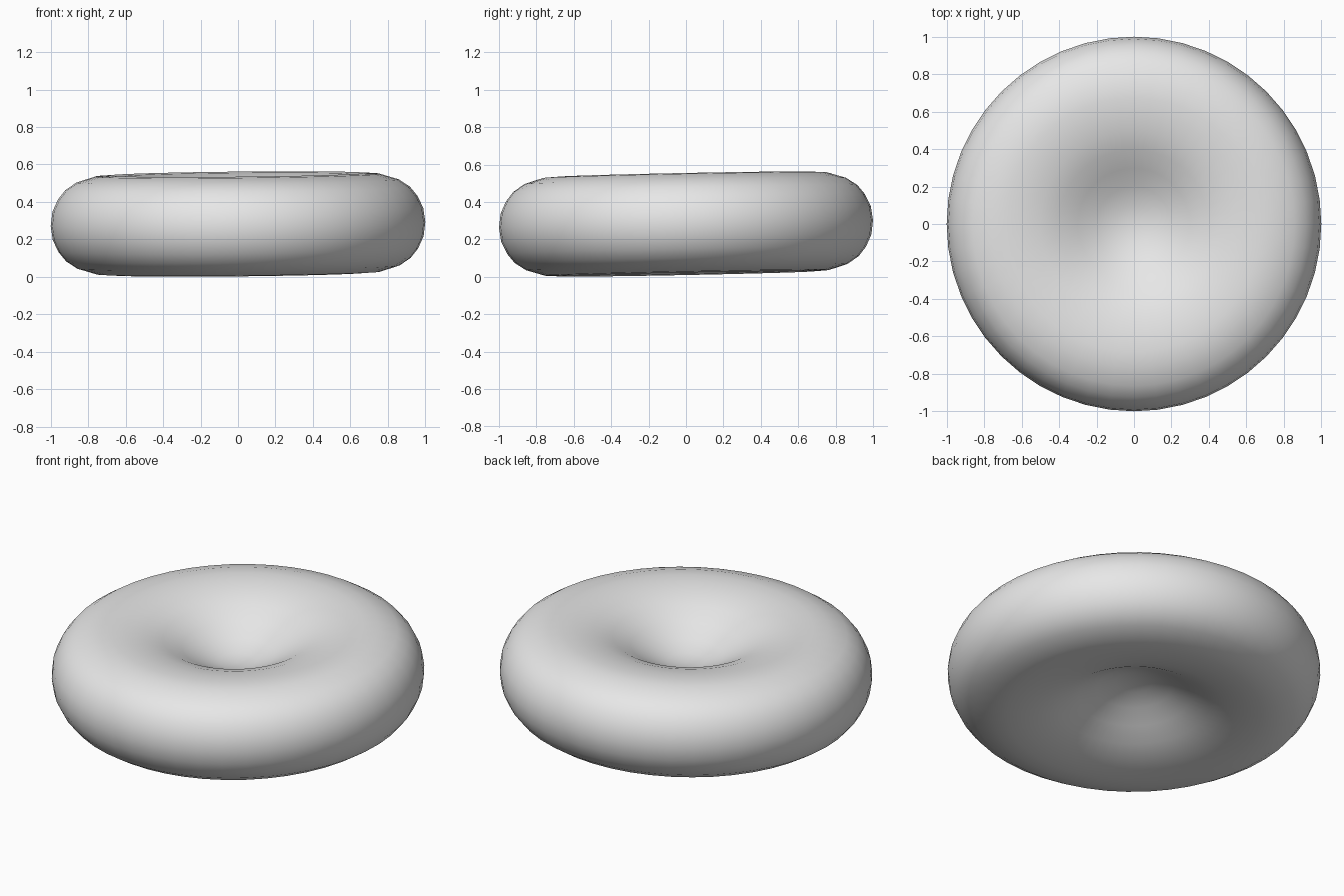
import bpy
import bmesh
import math

cube = bpy.data.objects.get("Cube")
if cube:
    bpy.data.objects.remove(cube, do_unlink=True)

# Plain grey material
grey = bpy.data.materials.new("light_grey")
grey.use_nodes = True
colour = (0.8, 0.8, 0.8, 1.0)
grey.diffuse_color = colour
grey.node_tree.nodes["Principled BSDF"].inputs["Base Color"].default_value = colour

# Half profile of the dimpled disc: radius and half thickness
upper = [(0, 0.055), (0.1, 0.066), (0.2, 0.102), (0.3, 0.156), (0.4, 0.209),
         (0.5, 0.244), (0.6, 0.261), (0.68, 0.266), (0.76, 0.261),
         (0.86, 0.23), (0.92, 0.19), (0.96, 0.14), (0.99, 0.075)]
profile = upper + [(1, 0)] + [(r, -h) for r, h in reversed(upper)]

# Spin the profile into a closed disc
bm = bmesh.new()
verts = [bm.verts.new((r, 0, h)) for r, h in profile]
edges = [bm.edges.new(pair) for pair in zip(verts, verts[1:])]
bmesh.ops.spin(bm, geom=verts + edges, cent=(0, 0, 0), axis=(0, 0, 1),
               angle=math.tau, steps=48, use_merge=True)
bmesh.ops.remove_doubles(bm, verts=bm.verts[:], dist=0.001)
bmesh.ops.recalc_face_normals(bm, faces=bm.faces[:])
for face in bm.faces:
    face.smooth = True
mesh = bpy.data.meshes.new("dimpled_disc")
bm.to_mesh(mesh)
bm.free()
mesh.materials.append(grey)

# Place the disc with its slight lean
disc = bpy.data.objects.new("dimpled_disc", mesh)
disc.rotation_euler = (0.02, -0.01, 0)
disc.location.z = 0.282
bpy.context.collection.objects.link(disc)
